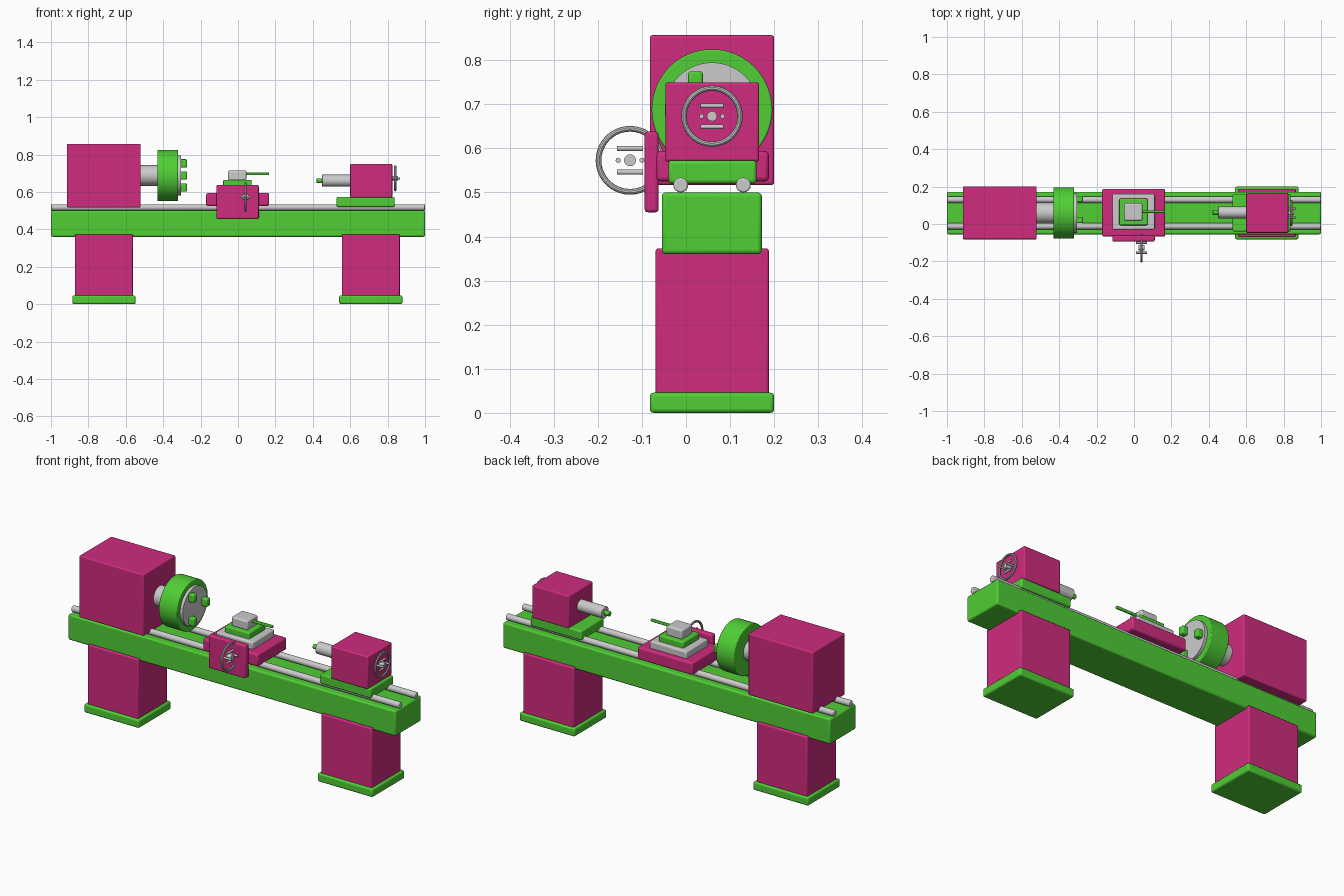
import bpy, math

if "Cube" in bpy.data.objects:
    bpy.data.objects.remove(bpy.data.objects["Cube"])


def material(name, color):
    m = bpy.data.materials.new(name)
    m.diffuse_color = (*color, 1.0)
    m.use_nodes = True
    m.node_tree.nodes["Principled BSDF"].inputs["Base Color"].default_value = m.diffuse_color
    return m


PINK = material("magenta paint", (0.63, 0.025, 0.21))
GREEN = material("green paint", (0.08, 0.62, 0.035))
STEEL = material("light steel", (0.6, 0.6, 0.6))
YC = 0.059  # centre line of the machine


def finish(ob, name, mat, bevel=0.0):
    ob.name = name
    ob.data.materials.append(mat)
    if bevel:
        b = ob.modifiers.new("rounded edges", 'BEVEL')
        b.width = bevel
        b.segments = 3
        b.limit_method = 'ANGLE'
        b.angle_limit = math.radians(40)
    bpy.ops.object.shade_smooth_by_angle(angle=math.radians(35))
    return ob


def box(name, mat, x, y, z, bevel=0.008):
    """Rounded block from (low, high) pairs on each axis."""
    bpy.ops.mesh.primitive_cube_add(size=1, location=[sum(r) / 2 for r in (x, y, z)])
    ob = bpy.context.object
    ob.scale = [r[1] - r[0] for r in (x, y, z)]
    bpy.ops.object.transform_apply(location=False, rotation=False, scale=True)
    return finish(ob, name, mat, bevel)


def rod(name, mat, centre, radius, length, axis='X', bevel=0.0, sides=32):
    rot = (0, math.pi / 2, 0) if axis == 'X' else (math.pi / 2, 0, 0)
    bpy.ops.mesh.primitive_cylinder_add(vertices=sides, radius=radius, depth=length,
                                        location=centre, rotation=rot)
    return finish(bpy.context.object, name, mat, bevel)


def x_rod(name, mat, x, y, z, radius, bevel=0.0, sides=32):
    return rod(name, mat, ((x[0] + x[1]) / 2, y, z), radius, x[1] - x[0], 'X', bevel, sides)


def handwheel(name, x, y, z, radius, tube, hub, spoke_len):
    """Rim facing x, a hub, and four short pins around it."""
    bpy.ops.mesh.primitive_torus_add(major_radius=radius, minor_radius=tube,
                                     major_segments=40, minor_segments=10,
                                     location=(x, y, z), rotation=(0, math.pi / 2, 0))
    finish(bpy.context.object, name + "_rim", STEEL)
    rod(name + "_hub", STEEL, (x, y, z), hub, 0.03, sides=20)
    off = radius * 0.375
    for s in (-1, 1):
        rod(name + "_cross_pin", STEEL, (x, y, z + s * off), tube * 0.9, spoke_len, 'Y', sides=12)
        rod(name + "_axial_pin", STEEL, (x, y + s * off, z), tube * 0.9, spoke_len, 'X', sides=12)


# Pedestals and feet
for side, x0 in (("left", -0.872), ("right", 0.555)):
    box(side + "_pedestal", PINK, (x0, x0 + 0.31), (-0.069, 0.188), (0.003, 0.373), 0.006)
    box(side + "_foot", GREEN, (x0 - 0.014, x0 + 0.324), (-0.082, 0.2), (0, 0.046), 0.009)

# Bed and guide rails
box("bed", GREEN, (-1, 1), (-0.055, 0.172), (0.36, 0.5), 0.009)
for y in (-0.012, 0.13):
    x_rod("guide_rail", STEEL, (-1, 1), y, 0.517, 0.017, 0.004, 16)

# Headstock, spindle and chuck
CZ = 0.688
box("headstock", PINK, (-0.915, -0.52), (-0.082, 0.2), (0.517, 0.857), 0.006)
x_rod("spindle", STEEL, (-0.53, -0.42), YC, CZ, 0.055)
x_rod("chuck", GREEN, (-0.43, -0.32), YC, CZ, 0.137, 0.004, 48)
x_rod("chuck_face", STEEL, (-0.325, -0.304), YC, CZ, 0.107, 0, 48)
for i in range(3):
    a = i * math.tau / 3
    jy, jz = YC + 0.075 * math.cos(a), CZ + 0.075 * math.sin(a)
    box("chuck_jaw", GREEN, (-0.312, -0.273), (jy - 0.017, jy + 0.017),
        (jz - 0.022, jz + 0.022), 0.007)

# Carriage, slides, tool post and cutting tool
box("carriage", PINK, (-0.17, 0.167), (-0.067, 0.188), (0.525, 0.594), 0.01)
box("apron", PINK, (-0.116, 0.111), (-0.094, -0.062), (0.455, 0.638), 0.008)
box("cross_slide", STEEL, (-0.116, 0.111), (-0.03, 0.161), (0.585, 0.632), 0.008)
box("compound_slide", GREEN, (-0.079, 0.073), (-0.007, 0.136), (0.625, 0.665), 0.007)
box("tool_post", STEEL, (-0.053, 0.045), (0.017, 0.111), (0.66, 0.714), 0.009)
box("cutting_tool", GREEN, (0.03, 0.167), (0.059, 0.073), (0.69, 0.704), 0.004)
handwheel("apron_wheel", 0.04, -0.127, 0.573, 0.0715, 0.0065, 0.0135, 0.058)

# Tailstock with quill and centre
box("tailstock_base", GREEN, (0.527, 0.838), (-0.04, 0.16), (0.52, 0.573), 0.008)
box("tailstock", PINK, (0.6, 0.825), (-0.047, 0.166), (0.57, 0.75), 0.006)
x_rod("quill", STEEL, (0.45, 0.61), 0.062, 0.66, 0.032, 0.003)
x_rod("centre_point", GREEN, (0.42, 0.46), 0.062, 0.66, 0.013, 0.003, 20)
handwheel("tailstock_wheel", 0.841, YC, 0.673, 0.0635, 0.006, 0.0115, 0.052)
